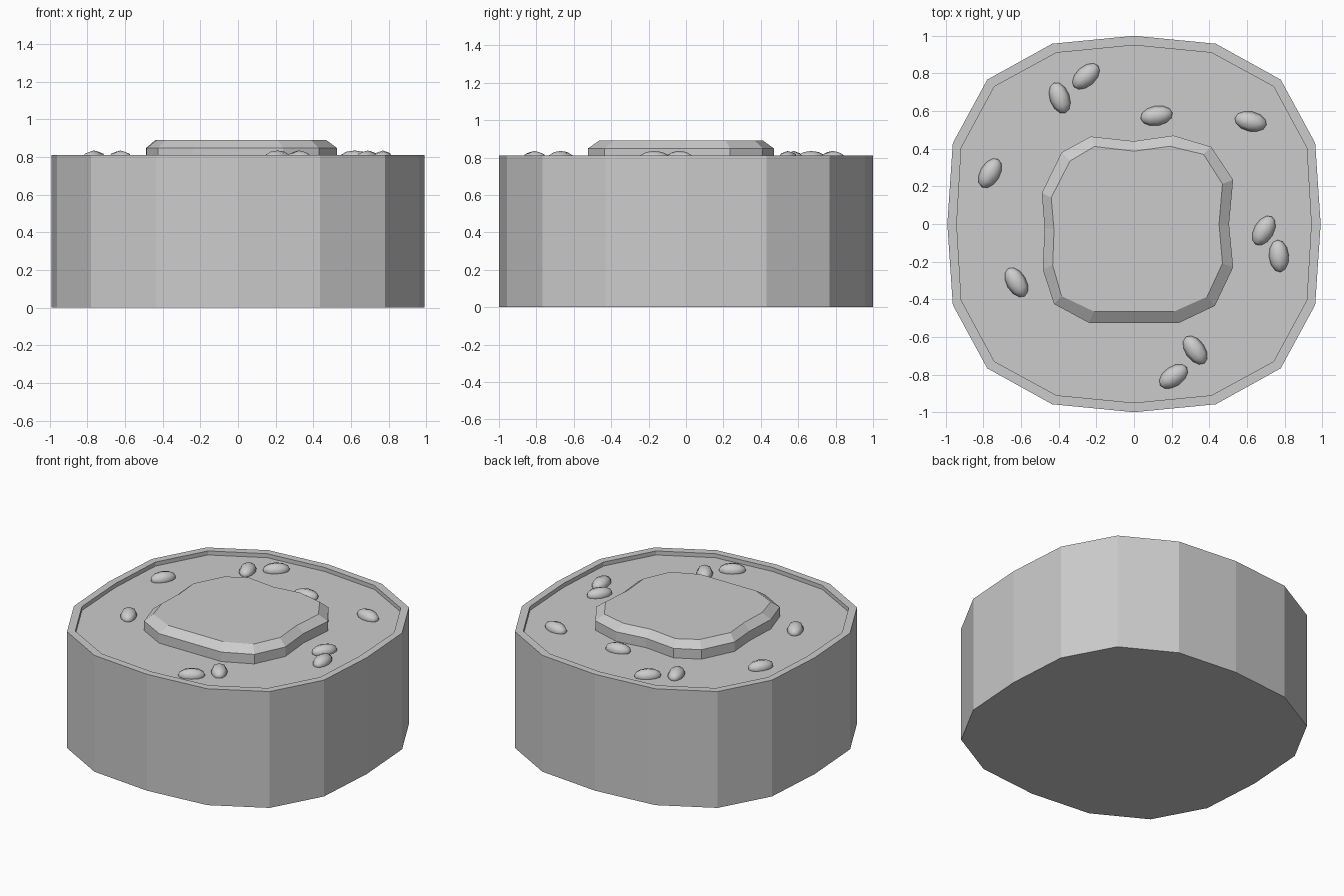
import bpy, bmesh
from math import radians
from mathutils import Matrix

if "Cube" in bpy.data.objects:
    bpy.data.objects.remove(bpy.data.objects["Cube"])


def finish(bm, name, smooth=False):
    bmesh.ops.recalc_face_normals(bm, faces=bm.faces)
    for f in bm.faces:
        f.smooth = smooth
    me = bpy.data.meshes.new(name)
    bm.to_mesh(me)
    bm.free()
    ob = bpy.data.objects.new(name, me)
    bpy.context.collection.objects.link(ob)
    return ob


def loft(name, rings):
    """Closed stack of matching outlines; each ring is (points, z)."""
    bm = bmesh.new()
    loops = [[bm.verts.new((x, y, z)) for x, y in pts] for pts, z in rings]
    n = len(loops[0])
    for a, b in zip(loops, loops[1:]):
        for i in range(n):
            j = (i + 1) % n
            bm.faces.new((a[i], a[j], b[j], b[i]))
    bm.faces.new(loops[0][::-1])
    bm.faces.new(loops[-1])
    return finish(bm, name)


def four_way(quarter):
    """Mirror a quarter outline (from +x axis to +y axis) all the way round."""
    half = quarter + [(-x, y) for x, y in quarter[-2::-1]]
    return half + [(x, -y) for x, y in half[-2:0:-1]]


# wrapper with a thin rim around a sunken rice bed
outer = four_way([(0.992, 0), (0.963, 0.43), (0.78, 0.767), (0.435, 0.958), (0, 1)])
inner = four_way([(0.942, 0), (0.918, 0.405), (0.742, 0.73), (0.413, 0.91), (0, 0.95)])
loft("wrapper_and_rice", [(outer, 0), (outer, 0.81), (inner, 0.81), (inner, 0.782)])

# raised filling with bevelled top edge
base = [(0.505, 0), (0.527, 0.235), (0.41, 0.41), (0.21, 0.47), (0, 0.44),
        (-0.23, 0.465), (-0.385, 0.38), (-0.49, 0.165), (-0.475, -0.02),
        (-0.485, -0.24), (-0.425, -0.425), (-0.24, -0.525), (0.24, -0.525),
        (0.43, -0.435), (0.527, -0.23)]
top = [(0.452, 0), (0.47, 0.213), (0.37, 0.37), (0.19, 0.413), (0, 0.387),
       (-0.21, 0.412), (-0.34, 0.335), (-0.44, 0.14), (-0.425, -0.03),
       (-0.432, -0.22), (-0.385, -0.383), (-0.213, -0.465), (0.213, -0.465),
       (0.388, -0.387), (0.47, -0.21)]
loft("filling", [(base, 0.77), (base, 0.848), (top, 0.89)])

# sesame seeds scattered on the rice: x, y, heading in degrees
seeds = [(-0.255, 0.785, 42), (-0.395, 0.67, 110), (0.12, 0.575, 10),
         (0.62, 0.545, -12), (-0.765, 0.27, 60), (-0.625, -0.31, 120),
         (0.69, -0.035, 60), (0.77, -0.17, 95), (0.325, -0.67, 125),
         (0.21, -0.81, 35)]
for i, (x, y, a) in enumerate(seeds):
    bm = bmesh.new()
    bmesh.ops.create_uvsphere(bm, u_segments=8, v_segments=6, radius=1)
    m = (Matrix.Translation((x, y, 0.79)) @ Matrix.Rotation(radians(a), 4, 'Z')
         @ Matrix.Diagonal((0.086, 0.053, 0.045, 1)) @ Matrix.Rotation(radians(90), 4, 'Y'))
    bmesh.ops.transform(bm, matrix=m, verts=bm.verts)
    finish(bm, f"sesame_seed_{i + 1}", smooth=True)
